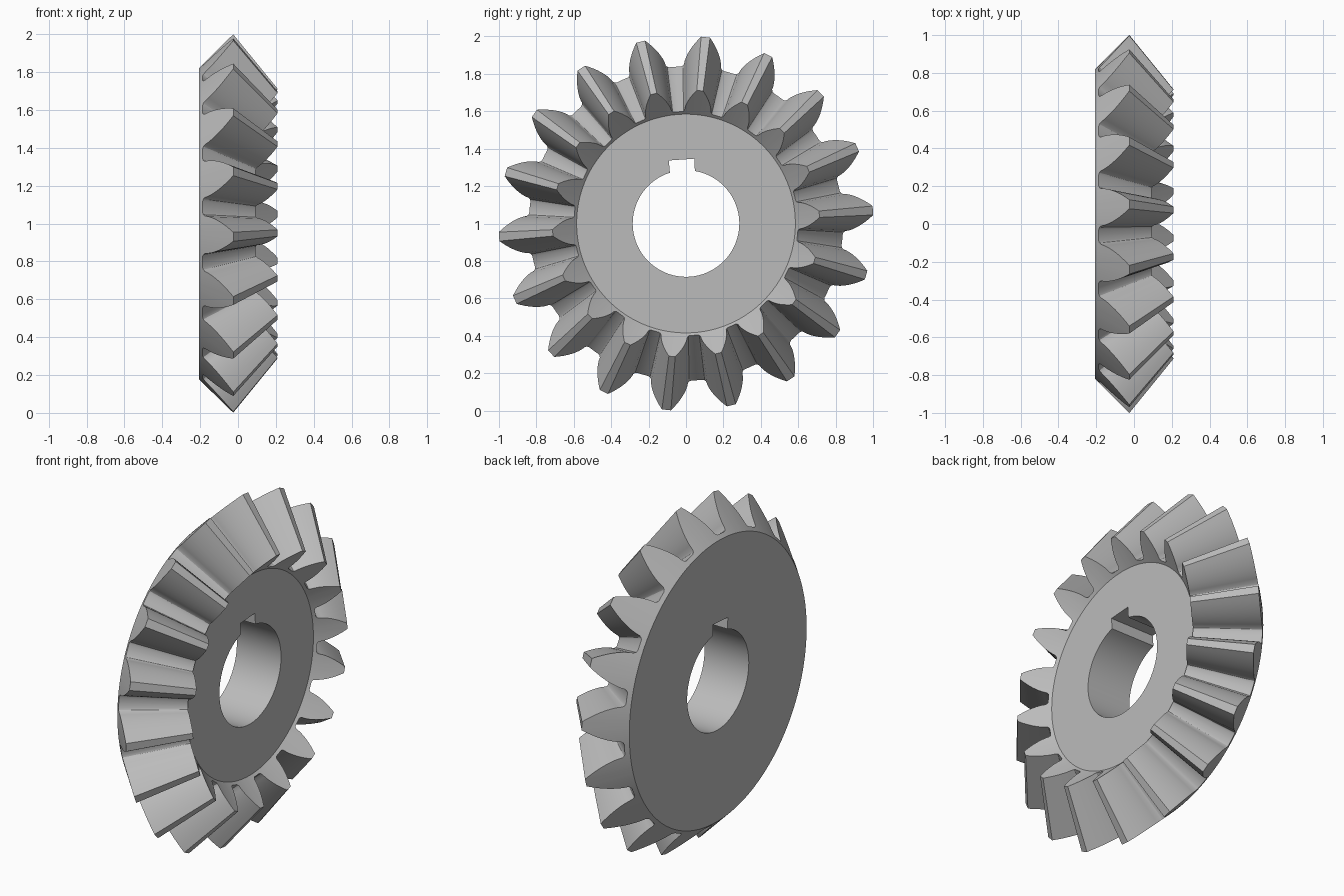
import bpy, bmesh
from math import sin, cos, pi, radians, asin, sqrt

cube = bpy.data.objects.get("Cube")
if cube:
    bpy.data.objects.remove(cube, do_unlink=True)

TEETH, PHASE = 18, radians(4)
APEX, SHRINK = 0.79, 0.713            # inner tooth ends are the outer ones scaled to the cone apex
RIM, ROOT, TIP = 0.82, 0.84, 1.002
BORE, KEY_TOP, KEY_HALF = 0.285, 0.343, 0.067

# Half of one tooth, root to tip, as (radius, half width)
half = [(ROOT, 0.117), (0.844, 0.106)]
for i in range(9):
    t = i / 8
    half.append((0.852 + (TIP - 0.852) * t, 0.024 + 0.076 * (1 - t ** 1.7)))

# Whole tooth ring as (radius, angle), with a point in the middle of each gap
ring = []
for k in range(TEETH):
    a = PHASE + 2 * pi * k / TEETH
    ring += [(r, a - w / r) for r, w in half]
    ring += [(r, a + w / r) for r, w in reversed(half)]
    ring.append((ROOT, a + pi / TEETH))

bm = bmesh.new()


def loop(points):
    return [bm.verts.new(p) for p in points]


def polar(x, r, a):
    return (x, r * cos(a), 1 + r * sin(a))


def bridge(a, b):
    n = len(a)
    for i in range(n):
        j = (i + 1) % n
        bm.faces.new((a[i], a[j], b[j], b[i]))


def outer(r, a):
    return polar(r - 1.027, r, a)


def inner(r, a):
    x = r - 1.027
    return polar(APEX - (APEX - x) * SHRINK, r * SHRINK, a)


# Toothed cone
back_rim = loop(outer(RIM, a) for r, a in ring)
back_teeth = loop(outer(r, a) for r, a in ring)
front_teeth = loop(inner(r, a) for r, a in ring)
front_rim = loop(inner(RIM, a) for r, a in ring)
for a, b in ((back_rim, back_teeth), (back_teeth, front_teeth), (front_teeth, front_rim)):
    bridge(a, b)

# Bore with keyway, the slot lying on a gap between two teeth
key = PHASE + pi / 2
edge = asin(KEY_HALF / BORE)
slot = asin(KEY_HALF / KEY_TOP)
slot_r = sqrt(KEY_TOP ** 2 + KEY_HALF ** 2)
bore = [(BORE, key + edge + (2 * pi - 2 * edge) * i / 72) for i in range(73)]
bore += [(slot_r, key - slot), (slot_r, key + slot)]
back_bore = loop(polar(back_rim[0].co.x, r, a) for r, a in bore)
front_bore = loop(polar(front_rim[0].co.x, r, a) for r, a in bore)
bridge(back_bore, front_bore)

# Flat faces between rim and bore
for rim, hole in ((back_rim, back_bore), (front_rim, front_bore)):
    edges = [bm.edges.get((v[i - 1], v[i])) for v in (rim, hole) for i in range(len(v))]
    bmesh.ops.triangle_fill(bm, use_beauty=True, edges=edges)

bmesh.ops.recalc_face_normals(bm, faces=bm.faces)
mesh = bpy.data.meshes.new("bevel_gear")
bm.to_mesh(mesh)
bm.free()

# Plain grey metal
steel = bpy.data.materials.new("grey_steel")
steel.use_nodes = True
colour = (0.5, 0.5, 0.5, 1)
steel.diffuse_color = colour
steel.node_tree.nodes["Principled BSDF"].inputs["Base Color"].default_value = colour
mesh.materials.append(steel)

gear = bpy.data.objects.new("bevel_gear", mesh)
bpy.context.collection.objects.link(gear)
bpy.context.view_layer.objects.active = gear
gear.select_set(True)
bpy.ops.object.shade_smooth_by_angle(angle=radians(30))
